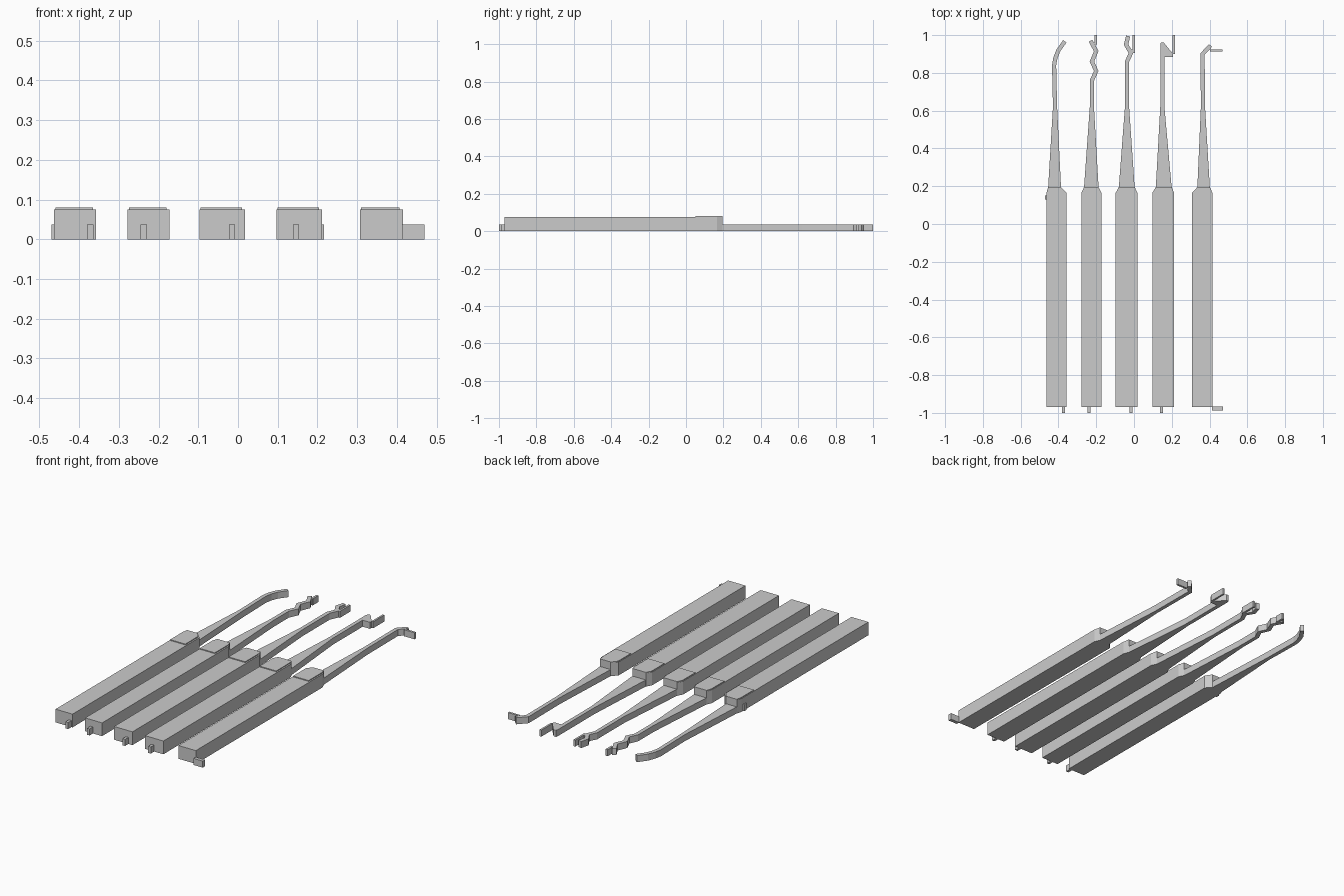
import bpy, bmesh
from mathutils import Vector

cube = bpy.data.objects.get("Cube")
if cube:
    bpy.data.objects.remove(cube, do_unlink=True)

steel = bpy.data.materials.new("plain grey")
GREY = (0.6, 0.6, 0.6, 1)
steel.diffuse_color = GREY
steel.use_nodes = True
steel.node_tree.nodes["Principled BSDF"].inputs["Base Color"].default_value = GREY

BLADE_H, HANDLE_H, TOP_H = 0.037, 0.075, 0.08
FRONT, SHOULDER, BACK = -0.97, 0.165, 0.195


def prism(name, outline, z0, z1):
    """Extrude a flat outline from z0 to z1."""
    bm = bmesh.new()
    face = bm.faces.new([bm.verts.new((x, y, z0)) for x, y in outline])
    ext = bmesh.ops.extrude_face_region(bm, geom=[face])
    top = [v for v in ext["geom"] if isinstance(v, bmesh.types.BMVert)]
    bmesh.ops.translate(bm, verts=top, vec=(0, 0, z1 - z0))
    bmesh.ops.recalc_face_normals(bm, faces=bm.faces)
    mesh = bpy.data.meshes.new(name)
    bm.to_mesh(mesh)
    bm.free()
    mesh.materials.append(steel)
    obj = bpy.data.objects.new(name, mesh)
    bpy.context.collection.objects.link(obj)


def block(name, x0, x1, y0, y1, z0=0, z1=BLADE_H):
    prism(name, [(x0, y0), (x1, y0), (x1, y1), (x0, y1)], z0, z1)


def ribbon(name, path):
    """Flat strip along (x, y, width) points with mitred bends."""
    pts = [Vector(p[:2]) for p in path]
    left, right = [], []
    for i, p in enumerate(pts):
        a = (p - pts[i - 1]).normalized() if i else None
        b = (pts[i + 1] - p).normalized() if i < len(pts) - 1 else None
        d = ((a or b) + (b or a)).normalized()
        n = Vector((-d.y, d.x)) * path[i][2] / 2 / max(0.5, d.dot(a or b))
        left.append(p + n)
        right.append(p - n)
    prism(name, right + left[::-1], 0, BLADE_H)


# Handle sides, blade root sides, shank centre, and the tip path of each pick
W = 0.022
PICKS = {
    "curved": (-0.463, -0.357, -0.455, -0.386, -0.418,
               [(-0.423, 0.84), (-0.416, 0.88), (-0.4, 0.92), (-0.366, 0.967)]),
    "zigzag": (-0.278, -0.172, -0.265, -0.187, -0.223,
               [(-0.223, 0.76), (-0.2, 0.81), (-0.223, 0.86), (-0.2, 0.915), (-0.23, 0.97)]),
    "wave": (-0.097, 0.018, -0.081, 0.004, -0.037,
             [(-0.037, 0.86), (-0.016, 0.905), (-0.042, 0.95), (-0.031, 0.995)]),
    "half_diamond": (0.097, 0.212, 0.115, 0.2, 0.15, [(0.15, 0.95)]),
    "hook": (0.307, 0.415, 0.335, 0.402, 0.365, [(0.363, 0.9), (0.405, 0.945)]),
}

for name, (x0, x1, r0, r1, cx, tip) in PICKS.items():
    # Handle with cut back corners and a thin raised pad
    prism(name + "_handle", [(x0, FRONT), (x1, FRONT), (x1, SHOULDER), (r1, BACK),
                             (r0, BACK), (x0, SHOULDER)], 0, HANDLE_H)
    prism(name + "_pad", [(x0 + 0.003, 0.05), (x1 - 0.008, 0.05), (x1 - 0.008, SHOULDER),
                          (r1, BACK), (r0, BACK), (x0 + 0.003, SHOULDER)], HANDLE_H, TOP_H)
    # Tapered blade running into the tip
    ribbon(name + "_blade", [((r0 + r1) / 2, BACK - 0.01, r1 - r0), (cx, 0.62, W)]
           + [(x, y, W) for x, y in tip])

# Small tails at the front ends
for name, x in (("curved", -0.372), ("zigzag", -0.237), ("wave", -0.015), ("half_diamond", 0.146)):
    block(name + "_tail", x - 0.008, x + 0.008, -1, FRONT)
block("hook_tail", 0.413, 0.47, -0.987, FRONT + 0.003)

# Small side nub on the first handle
block("curved_side_nub", -0.47, -0.46, 0.13, 0.15)

# Tip details
block("zigzag_end_fin", -0.21, -0.197, 0.95, 1)
ribbon("zigzag_fin_link", [(-0.222, 0.955, 0.012), (-0.2, 0.955, 0.012)])
block("wave_end_fin", -0.007, 0.004, 0.905, 1)
ribbon("wave_fin_link", [(-0.024, 0.925, 0.012), (0, 0.91, 0.012)])
prism("half_diamond_tooth", [(0.139, 0.94), (0.142, 0.96), (0.158, 0.96), (0.207, 0.9),
                             (0.207, 0.885), (0.16, 0.885)], 0, BLADE_H)
block("half_diamond_end_fin", 0.205, 0.216, 0.9, 1)
block("hook_end_bar", 0.402, 0.468, 0.912, 0.924)
